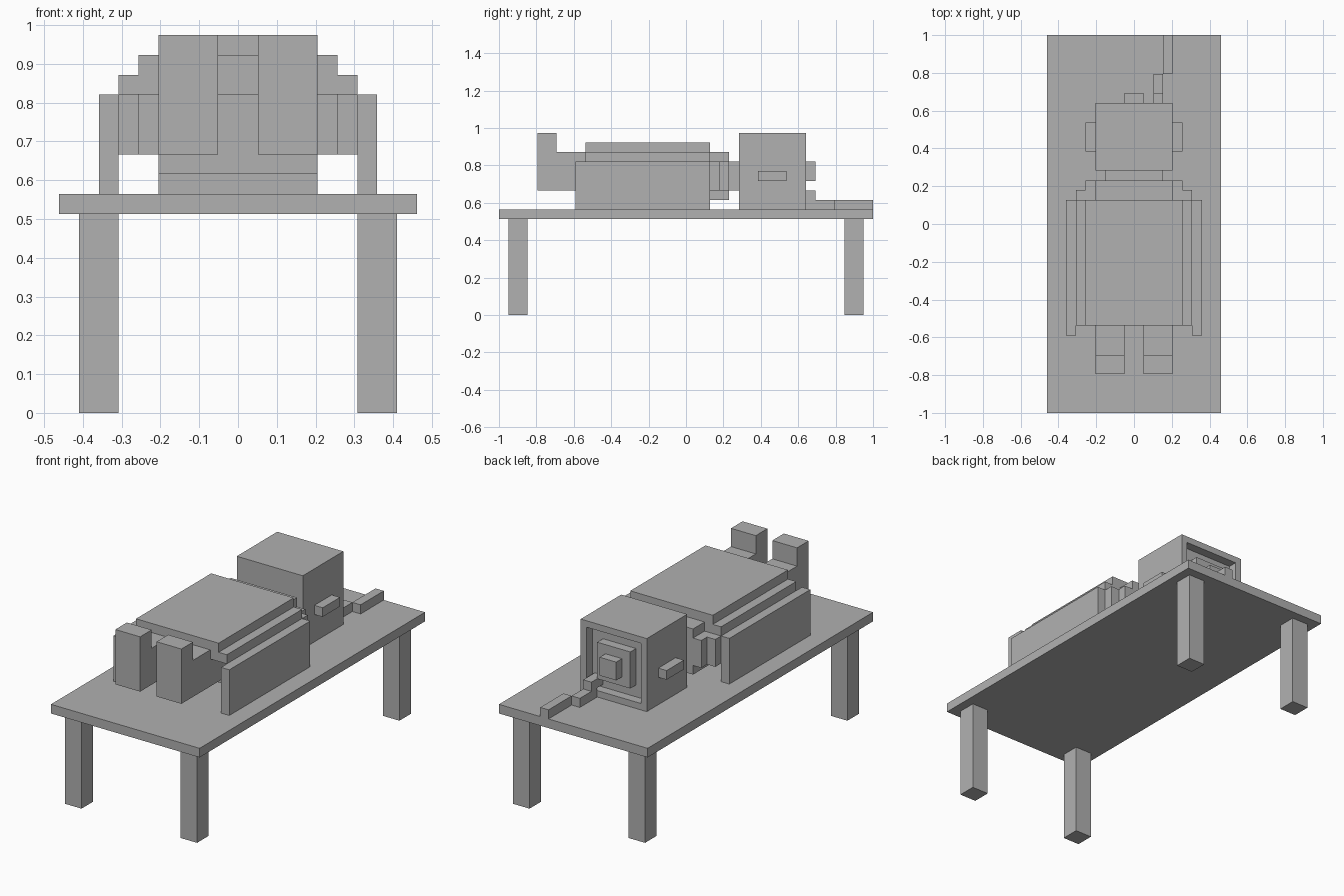
import bpy
import bmesh
from mathutils import Matrix, Vector

if "Cube" in bpy.data.objects:
    bpy.data.objects.remove(bpy.data.objects["Cube"], do_unlink=True)

UNIT = 2 / 39  # size of one building block

grey = bpy.data.materials.new("plain_grey")
grey.use_nodes = True
grey.diffuse_color = (0.44, 0.44, 0.44, 1)
grey.node_tree.nodes["Principled BSDF"].inputs["Base Color"].default_value = grey.diffuse_color


def box(name, x_range, y_range, z_range, edit=None):
    """Add a box spanning the given ranges, measured in blocks."""
    ranges = (x_range, y_range, z_range)
    centre = Vector([(low + high) / 2 for low, high in ranges]) * UNIT
    size = [(high - low) * UNIT for low, high in ranges]
    bm = bmesh.new()
    bmesh.ops.create_cube(bm, size=1, matrix=Matrix.Diagonal((*size, 1)))
    if edit:
        edit(bm)
    mesh = bpy.data.meshes.new(name)
    bm.to_mesh(mesh)
    bm.free()
    mesh.materials.append(grey)
    obj = bpy.data.objects.new(name, mesh)
    obj.location = centre
    bpy.context.collection.objects.link(obj)
    return obj


def pair(name, x_range, y_range, z_range):
    """Add a box on the left and its mirror image on the right."""
    low, high = x_range
    box("left_" + name, (low, high), y_range, z_range)
    box("right_" + name, (-high, -low), y_range, z_range)


def recess_back(bm):
    """Sink a square opening, one block deep, into the +y face."""
    bm.normal_update()
    face = max(bm.faces, key=lambda f: f.normal.y)
    bmesh.ops.inset_region(bm, faces=[face], thickness=UNIT)
    result = bmesh.ops.extrude_discrete_faces(bm, faces=[face])
    verts = result["faces"][0].verts[:]
    bmesh.ops.translate(bm, verts=verts, vec=(0, -UNIT, 0))
    bmesh.ops.recalc_face_normals(bm, faces=bm.faces[:])


# Table
box("table_top", (-9, 9), (-19.5, 19.5), (10, 11))
pair("front_table_leg", (6, 8), (-18.5, -16.5), (0, 10))
pair("back_table_leg", (6, 8), (16.5, 18.5), (0, 10))

# Head with a sunken opening, raised panel, knob and side pegs
box("head", (-4, 4), (5.5, 12.5), (11, 19), recess_back)
box("face_panel", (-2, 2), (11.5, 12.5), (13, 17))
box("face_knob", (-1, 1), (12.5, 13.5), (14, 16))
pair("head_peg", (4, 5), (7.5, 10.5), (14, 15))

# Cord that steps down from the opening and runs to the table edge
box("cord_start", (2, 3), (11.5, 13.5), (12, 13))
box("cord_middle", (2, 3), (12.5, 15.5), (11, 12))
box("cord_end", (3, 4), (15.5, 19.5), (11, 12))

# Body lying on the table
box("neck", (-3, 3), (4.5, 5.5), (13, 16))
box("torso", (-4, 4), (-7.5, 4.5), (12, 17))
pair("inner_arm", (4, 5), (-7.5, 4.5), (13, 16))
pair("outer_arm", (5, 6), (-8.5, 3.5), (13, 16))
pair("leg", (1, 4), (-13.5, -7.5), (13, 17))
pair("foot", (1, 4), (-15.5, -13.5), (13, 19))

# Stepped blanket with hanging sides
box("blanket_top", (-5, 5), (-10.5, 2.5), (17, 18))
box("blanket_step", (-6, 6), (-10.5, 2.5), (16, 17))
pair("blanket_side", (6, 7), (-11.5, 2.5), (11, 16))
